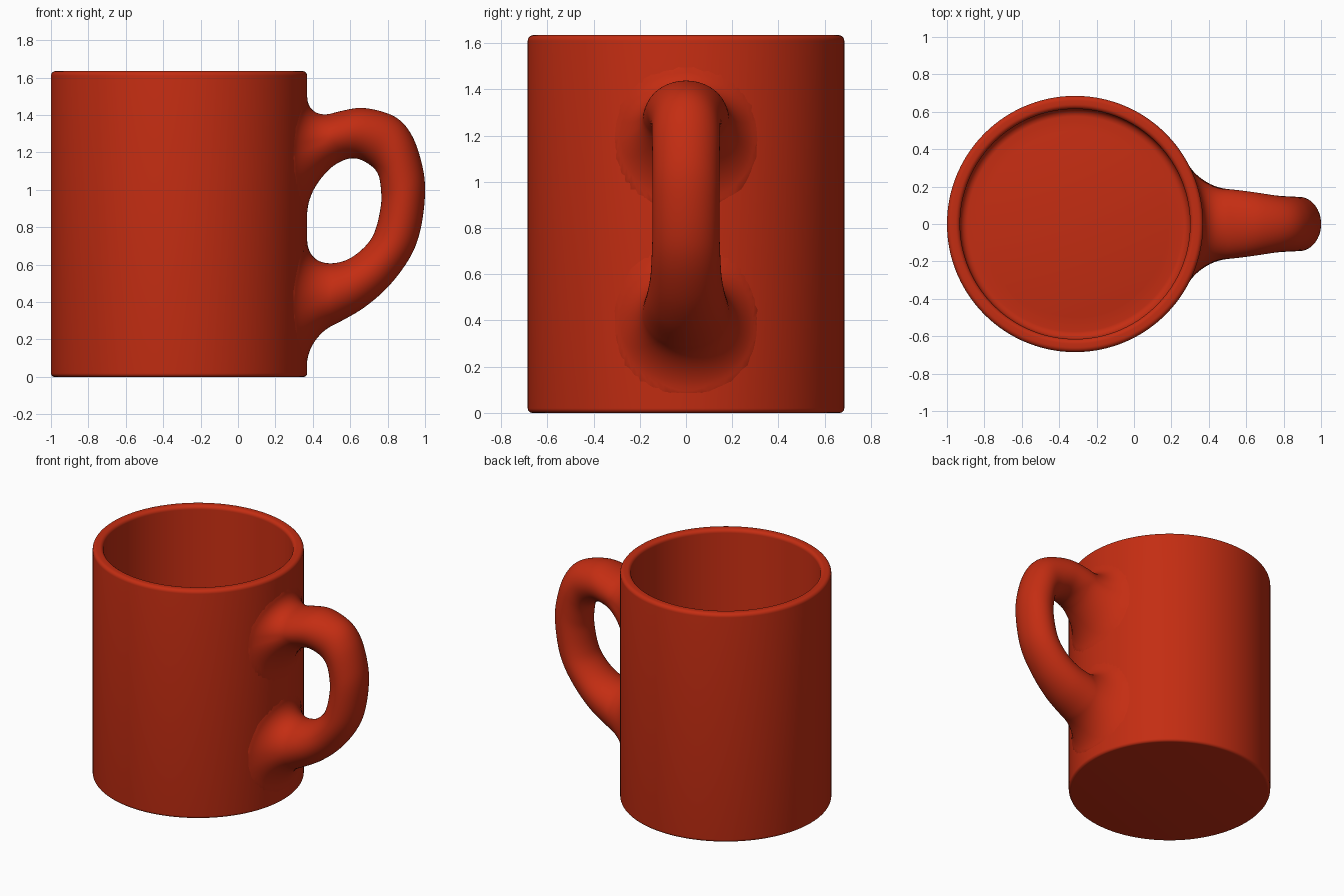
import bpy, bmesh
from math import sin, cos, pi, sqrt, hypot
from mathutils import Vector

if "Cube" in bpy.data.objects:
    bpy.data.objects.remove(bpy.data.objects["Cube"])

CX, R, RI, H = -0.315, 0.685, 0.615, 1.635   # body axis, radii, height

red = bpy.data.materials.new("red_glaze")
red.diffuse_color = (0.55, 0.026, 0.006, 1)
red.use_nodes = True
red.node_tree.nodes["Principled BSDF"].inputs["Base Color"].default_value = red.diffuse_color


def skin(name, rings):
    """Join a row of closed rings with quads into a smooth object."""
    bm = bmesh.new()
    loops = [[bm.verts.new(p) for p in ring] for ring in rings]
    for a, b in zip(loops, loops[1:]):
        n = len(a)
        for i in range(n):
            j = (i + 1) % n
            bm.faces.new((a[i], a[j], b[j], b[i]))
    bmesh.ops.remove_doubles(bm, verts=bm.verts, dist=1e-5)
    bmesh.ops.recalc_face_normals(bm, faces=bm.faces)
    mesh = bpy.data.meshes.new(name)
    bm.to_mesh(mesh)
    bm.free()
    ob = bpy.data.objects.new(name, mesh)
    bpy.context.collection.objects.link(ob)
    mesh.materials.append(red)
    bpy.ops.object.select_all(action='DESELECT')
    ob.select_set(True)
    bpy.context.view_layer.objects.active = ob
    bpy.ops.object.shade_smooth_by_angle(angle=pi / 4)
    return ob


def corner(cr, cz, rad, start, end, steps=6):
    """Arc of profile points from start to end angle."""
    return [(cr + rad * cos(start + (end - start) * i / steps),
             cz + rad * sin(start + (end - start) * i / steps))
            for i in range(steps + 1)]


# Body: lathed cup with rounded rim, foot and inner corner
profile = [(0, 0)]
profile += corner(R - 0.02, 0.02, 0.02, -pi / 2, 0)
profile += corner(R - 0.025, H - 0.025, 0.025, 0, pi / 2)
profile += corner(RI + 0.025, H - 0.025, 0.025, pi / 2, pi)
profile += corner(RI - 0.04, 0.13, 0.04, 0, -pi / 2)
profile += [(0.57 * k / 8, 0.09 + 0.04 * (1 - (k / 8) ** 2)) for k in range(7, -1, -1)]
SEG = 160
skin("mug_body", [[(CX + r * cos(2 * pi * i / SEG), r * sin(2 * pi * i / SEG), z)
                   for i in range(SEG)] for r, z in profile])

# Handle stations: outer x, z, inner x, z, half width
stations = [
    (0.30, 1.33, 0.30, 1.09, 0.19), (0.42, 1.38, 0.42, 1.12, 0.19),
    (0.545, 1.42, 0.53, 1.155, 0.183), (0.68, 1.437, 0.63, 1.168, 0.168),
    (0.84, 1.39, 0.71, 1.13, 0.15), (0.93, 1.29, 0.752, 1.075, 0.147),
    (0.985, 1.13, 0.766, 0.98, 0.145), (1.0, 0.98, 0.763, 0.91, 0.145),
    (0.975, 0.785, 0.742, 0.81, 0.145), (0.92, 0.64, 0.71, 0.735, 0.148),
    (0.81, 0.49, 0.65, 0.67, 0.155), (0.68, 0.375, 0.58, 0.625, 0.17),
    (0.545, 0.295, 0.49, 0.60, 0.185), (0.44, 0.245, 0.41, 0.575, 0.195),
    (0.30, 0.18, 0.30, 0.54, 0.20)]


def spline(pts, s, t):
    """Catmull-Rom interpolation inside segment s."""
    p0, p1, p2, p3 = (pts[min(max(s + k, 0), len(pts) - 1)] for k in (-1, 0, 1, 2))
    return [0.5 * (2 * b + (c - a) * t + (2 * a - 5 * b + 4 * c - d) * t * t
                   + (3 * b - a - 3 * c + d) * t ** 3)
            for a, b, c, d in zip(p0, p1, p2, p3)]


def handle_ring(ox, oz, ix, iz, w, inner_extra, n=56):
    """Elliptic ring, flared into a fillet where it nears the body."""
    mid = Vector(((ox + ix) / 2, 0, (oz + iz) / 2))
    axis = Vector(((ox - ix) / 2, 0, (oz - iz) / 2))
    a = axis.length
    axis.normalize()
    side = Vector((0, 1, 0))
    ring = []
    for i in range(n):
        c, s = cos(2 * pi * i / n), sin(2 * pi * i / n)
        p = mid + axis * (a * c) + side * (w * s)
        normal = (axis * (c / a) + side * (s / w)).normalized()
        d = max(hypot(p.x - CX, p.y) - R, -0.004)
        rad = 0.14 + max(0, -c) * inner_extra
        if d < rad:
            gap = rad - max(d, 0)
            p += normal * (rad - sqrt(rad * rad - gap * gap))
            k = (R + d) / hypot(p.x - CX, p.y)
            p.x, p.y = CX + (p.x - CX) * k, p.y * k
        ring.append(p)
    return ring


# Handle: swept loop, sampled finely at both roots
rings = []
last = len(stations) - 2
for s in range(last + 1):
    steps = 40 if s in (0, 1, last - 1, last) else 8
    for q in range(steps + (s == last)):
        rings.append(handle_ring(*spline(stations, s, q / steps),
                                 0.10 if s < last / 2 else 0.03))
skin("handle", rings)
